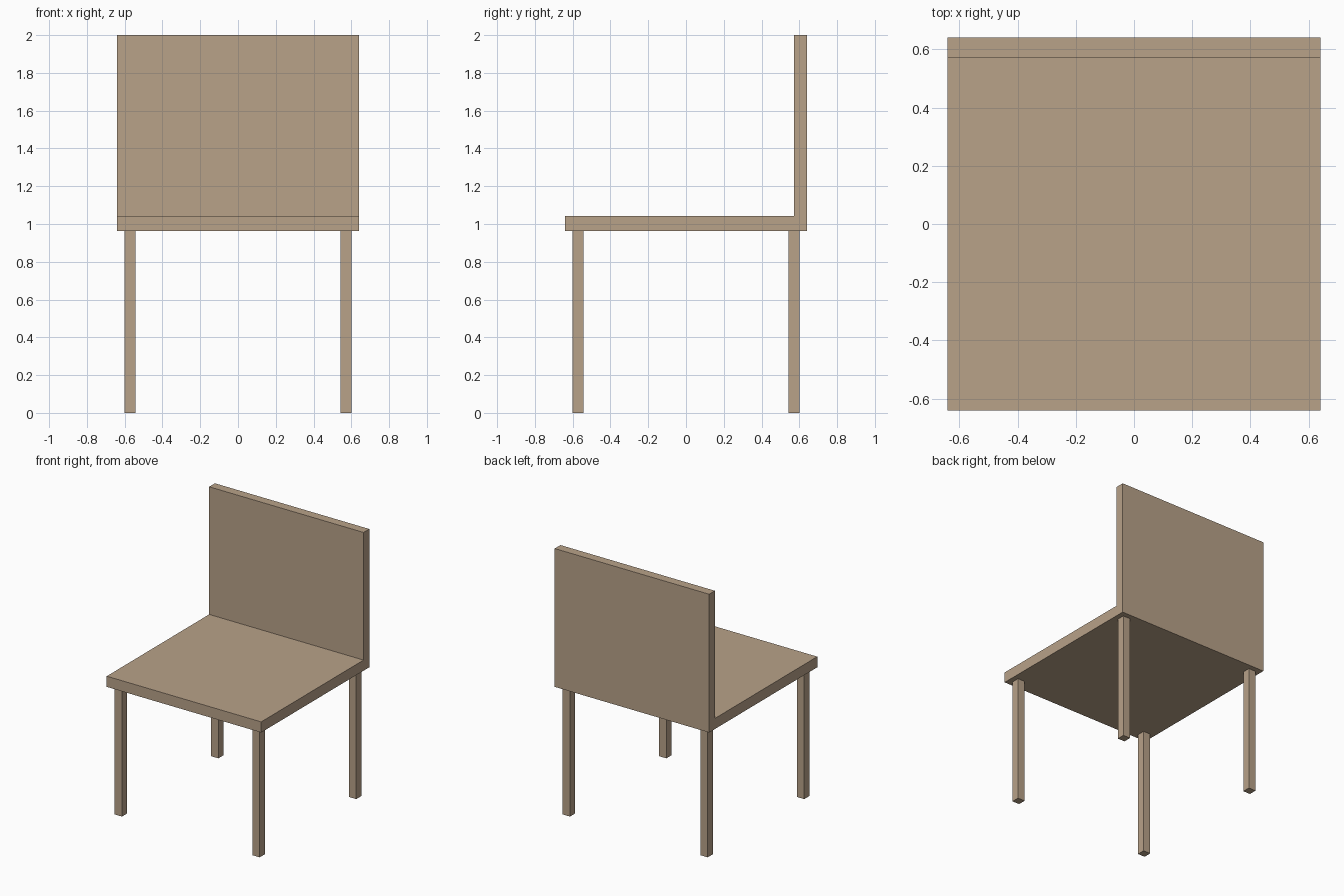
import bpy, bmesh

if "Cube" in bpy.data.objects:
    bpy.data.objects.remove(bpy.data.objects["Cube"])

wood = bpy.data.materials.new("tan_wood")
wood.diffuse_color = (0.48, 0.36, 0.25, 1)
wood.use_nodes = True
wood.node_tree.nodes["Principled BSDF"].inputs["Base Color"].default_value = wood.diffuse_color


def extrude_profile(name, profile, direction):
    """Make a closed solid by extruding a flat outline along a direction."""
    bm = bmesh.new()
    face = bm.faces.new([bm.verts.new(p) for p in profile])
    result = bmesh.ops.extrude_face_region(bm, geom=[face], use_keep_orig=True)
    moved = [v for v in result["geom"] if isinstance(v, bmesh.types.BMVert)]
    bmesh.ops.translate(bm, verts=moved, vec=direction)
    bmesh.ops.recalc_face_normals(bm, faces=bm.faces)
    mesh = bpy.data.meshes.new(name)
    bm.to_mesh(mesh)
    bm.free()
    mesh.materials.append(wood)
    obj = bpy.data.objects.new(name, mesh)
    bpy.context.collection.objects.link(obj)
    return obj


HALF = 0.641                      # half width and depth of the seat
SEAT_LOW, SEAT_TOP = 0.962, 1.042
BACK_FRONT = 0.573                # front face of the backrest

# Seat and backrest: one L-shaped side profile extruded across the width
side = [(-HALF, SEAT_LOW), (HALF, SEAT_LOW), (HALF, 2.0),
        (BACK_FRONT, 2.0), (BACK_FRONT, SEAT_TOP), (-HALF, SEAT_TOP)]
extrude_profile("seat_and_backrest", [(-HALF, y, z) for y, z in side], (2 * HALF, 0, 0))

# Four square legs set in from the seat corners
INNER, OUTER = 0.542, 0.602
for sy, row in ((-1, "front"), (1, "back")):
    for sx, hand in ((-1, "left"), (1, "right")):
        square = [(INNER, INNER), (OUTER, INNER), (OUTER, OUTER), (INNER, OUTER)]
        extrude_profile(f"{row}_{hand}_leg",
                        [(sx * x, sy * y, 0) for x, y in square], (0, 0, SEAT_LOW))
